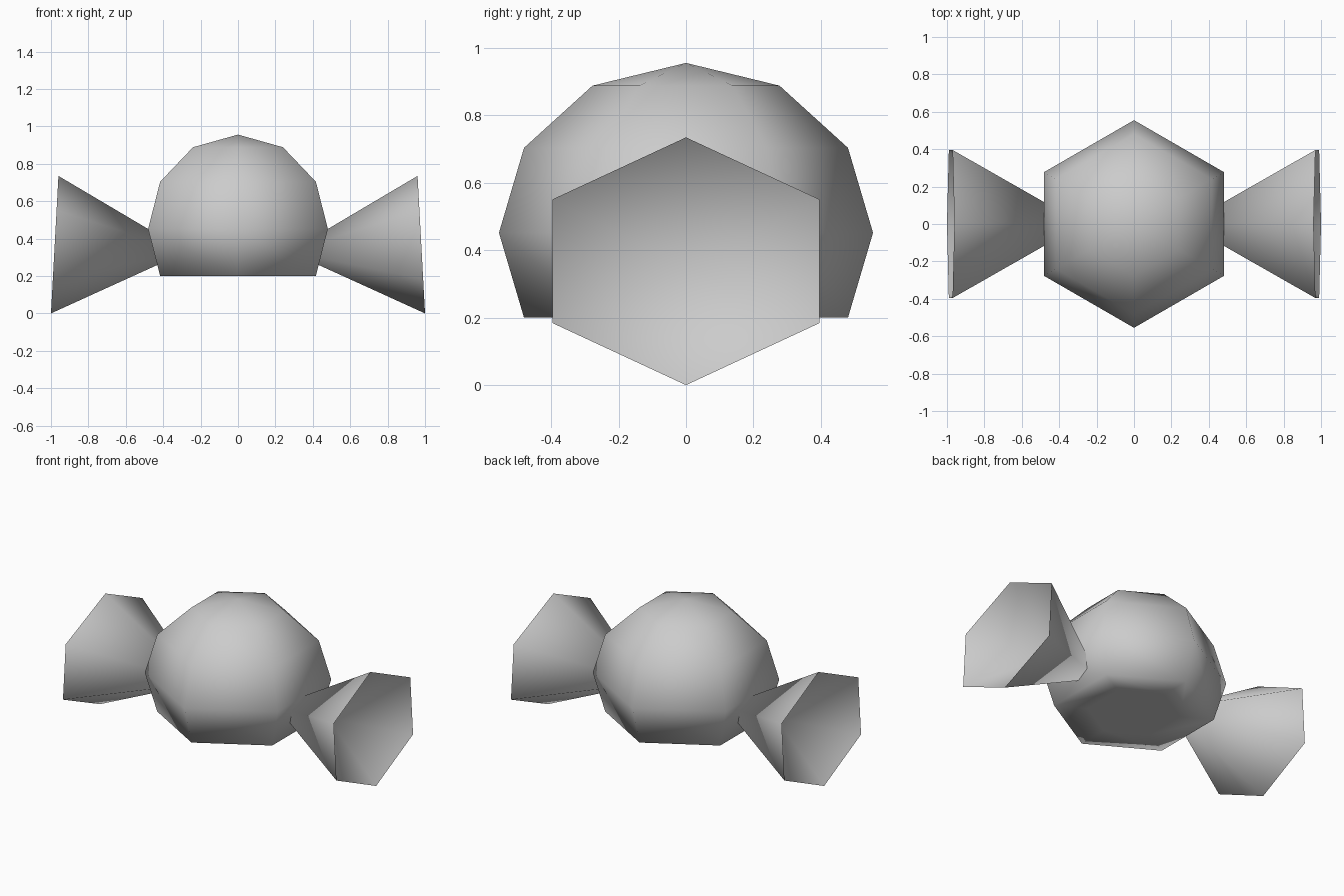
import bpy
import bmesh
import math
from mathutils import Vector

cube = bpy.data.objects.get("Cube")
if cube:
    bpy.data.objects.remove(cube, do_unlink=True)

SIDES = 6

grey = bpy.data.materials.new("light_grey")
grey.use_nodes = True
colour = (0.6, 0.6, 0.6, 1)
grey.diffuse_color = colour
grey.node_tree.nodes["Principled BSDF"].inputs["Base Color"].default_value = colour


def add_object(name, bm):
    """Turn a bmesh into a smooth shaded grey object."""
    bmesh.ops.recalc_face_normals(bm, faces=bm.faces)
    for face in bm.faces:
        face.smooth = True
    mesh = bpy.data.meshes.new(name)
    bm.to_mesh(mesh)
    bm.free()
    mesh.materials.append(grey)
    obj = bpy.data.objects.new(name, mesh)
    bpy.context.collection.objects.link(obj)


# Body: six-sided ball, points to front and back, underside pressed flat
bm = bmesh.new()
bmesh.ops.create_uvsphere(bm, u_segments=SIDES, v_segments=6, radius=1)
bmesh.ops.scale(bm, verts=bm.verts, vec=(0.555, 0.555, 0.504))
bmesh.ops.translate(bm, verts=bm.verts, vec=(0, 0, 0.452))
for v in bm.verts:
    v.co.z = max(v.co.z, 0.2)
add_object("body", bm)


# Wrapper ends: slightly tilted cones flaring outwards, dished at the wide end
def wrapper_end(name, side):
    rim_centre = Vector((side * 0.98, 0, 0.3675))
    bm = bmesh.new()
    tip = bm.verts.new((side * 0.275, 0, 0.33))
    dish = bm.verts.new((side * 0.65, 0, 0.35))
    rim = []
    for i in range(SIDES):
        a = 2 * math.pi * i / SIDES
        offset = Vector((-side * 0.02 * math.cos(a),
                         0.457 * math.sin(a),
                         0.3675 * math.cos(a)))
        rim.append(bm.verts.new(rim_centre + offset))
    for i in range(SIDES):
        start, end = rim[i], rim[(i + 1) % SIDES]
        bm.faces.new((tip, start, end))
        bm.faces.new((dish, end, start))
        bm.edges.get((start, end)).smooth = False
    add_object(name, bm)


wrapper_end("left_wrapper_end", 1)
wrapper_end("right_wrapper_end", -1)
